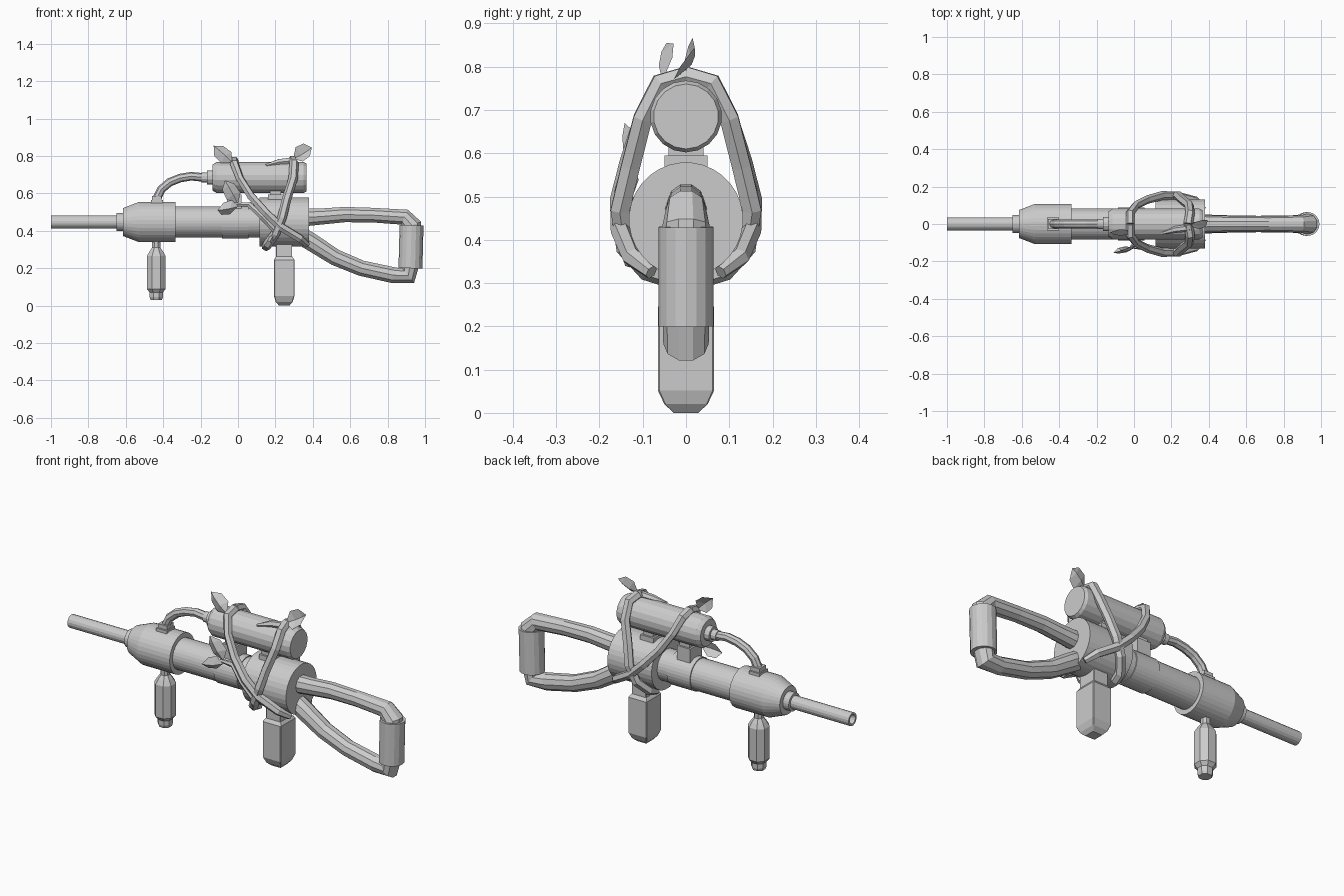
import bpy, bmesh, math
from mathutils import Vector

if "Cube" in bpy.data.objects:
    bpy.data.objects.remove(bpy.data.objects["Cube"])


def add_mesh(name, bm):
    bmesh.ops.recalc_face_normals(bm, faces=bm.faces)
    me = bpy.data.meshes.new(name)
    bm.to_mesh(me)
    bm.free()
    ob = bpy.data.objects.new(name, me)
    bpy.context.collection.objects.link(ob)
    return ob


def loft(name, rings):
    """Skin a list of closed rings and cap both ends."""
    bm = bmesh.new()
    vs = [[bm.verts.new(p) for p in ring] for ring in rings]
    n = len(vs[0])
    for a, b in zip(vs, vs[1:]):
        for i in range(n):
            j = (i + 1) % n
            bm.faces.new((a[i], a[j], b[j], b[i]))
    bm.faces.new(vs[0])
    bm.faces.new(vs[-1])
    return add_mesh(name, bm)


def turned_x(name, profile, z, sides=32):
    """Turned part along x; profile holds (x, radius)."""
    ang = [2 * math.pi * (i + 0.5) / sides for i in range(sides)]
    return loft(name, [[(x, r * math.cos(a), z + r * math.sin(a)) for a in ang]
                       for x, r in profile])


def column(name, x, profile, cut):
    """Upright part with chamfered corners; profile holds (z, half_x, half_y)."""
    rings = []
    for z, hx, hy in profile:
        c = cut * min(hx, hy)
        rings.append([(x + px, py, z) for px, py in (
            (hx, c - hy), (hx, hy - c), (hx - c, hy), (c - hx, hy),
            (-hx, hy - c), (-hx, c - hy), (c - hx, -hy), (hx - c, -hy))])
    return loft(name, rings)


def tube(name, pts, r, res, radii=None):
    cu = bpy.data.curves.new(name, 'CURVE')
    cu.dimensions = '3D'
    cu.bevel_depth, cu.bevel_resolution, cu.use_fill_caps = r, res, True
    sp = cu.splines.new('POLY')
    sp.points.add(len(pts) - 1)
    for i, p in enumerate(pts):
        sp.points[i].co = (*p, 1)
        sp.points[i].radius = radii[i] if radii else 1
    sp.use_smooth = False
    ob = bpy.data.objects.new(name, cu)
    bpy.context.collection.objects.link(ob)
    return ob


def box(name, lo, hi):
    return loft(name, [[(lo[0], lo[1], z), (hi[0], lo[1], z),
                        (hi[0], hi[1], z), (lo[0], hi[1], z)] for z in (lo[2], hi[2])])


def leaf(name, base, tip, side, width, fold=0.012):
    """Pointed leaf folded along its midrib."""
    b, t, s = Vector(base), Vector(tip), Vector(side).normalized()
    d = t - b
    up = d.cross(s).normalized() * fold
    bm = bmesh.new()
    rib = [bm.verts.new(b + d * f - up * k) for f, k in ((0, 0), (.4, 1), (.75, .8), (1, 0))]
    for sg in (-1, 1):
        e = [bm.verts.new(b + d * f + s * sg * width * w + up)
             for f, w in ((.32, .46), (.72, .4))]
        bm.faces.new((rib[0], rib[1], e[0]))
        bm.faces.new((rib[1], rib[2], e[1], e[0]))
        bm.faces.new((rib[2], rib[3], e[1]))
    return add_mesh(name, bm)


Z = 0.447

# Barrel with a bored muzzle, and body sections
turned_x("barrel", [(-.85, .024), (-1, .024), (-1, .035), (-.58, .035)], Z, 16)
turned_x("barrel_collar", [(-.65, .048), (-.59, .048)], Z, 24)
turned_x("front_body", [(-.615, .075), (-.53, .108), (-.335, .108)], Z)
turned_x("main_tube", [(-.4, .083), (.2, .083)], Z)
turned_x("tube_ring", [(-.085, .088), (.055, .088)], Z)
turned_x("rear_body", [(.115, .132), (.38, .132)], Z)

# Top tank, its nozzle and mounts
T = .685
turned_x("tank", [(-.135, .07), (-.115, .083), (.35, .083), (.365, .075)], T, 18)
turned_x("tank_nozzle", [(-.195, .028), (-.165, .028), (-.165, .04), (-.12, .04)], T, 12)
for i, x in enumerate((-.02, .2)):
    box(f"tank_mount_{i}", (x - .04, -.05, .5), (x + .04, .05, .595))
    box(f"tank_mount_cap_{i}", (x - .03, -.04, .59), (x + .03, .04, .625))

# Feed hose and its socket
tube("hose", [(-.18, 0, .685), (-.25, 0, .692), (-.31, 0, .682), (-.365, 0, .66),
              (-.41, 0, .622), (-.435, 0, .57)], .023, 2)
box("hose_socket", (-.466, -.036, .52), (-.402, .036, .565))
box("hose_socket_cap", (-.46, -.028, .56), (-.408, .028, .587))

# Two hand grips
column("front_grip", -.437, [(.03, .03, .03), (.045, .035, .035), (.07, .035, .035),
       (.09, .05, .05), (.265, .05, .05), (.29, .036, .036), (.31, .022, .022),
       (.37, .022, .022)], .55)
column("rear_grip", .247, [(0, .028, .028), (.02, .045, .05), (.052, .055, .065),
       (.245, .055, .065), (.262, .043, .052), (.35, .043, .052)], .06)

# Branch stock with an upright grip
tube("stock_upper", [(.34, 0, .47), (.45, 0, .477), (.57, 0, .487), (.72, 0, .484),
     (.89, 0, .473), (.93, 0, .43), (.928, 0, .38)], .05, 3, [1, .9, .86, .82, .92, 1.1, 1.1])
tube("stock_lower", [(.31, 0, .39), (.4, 0, .335), (.52, 0, .258), (.66, 0, .2),
     (.83, 0, .163), (.91, 0, .16), (.925, 0, .25)], .05, 3, [1, 1, .92, .88, .9, 1.05, 1.1])
tube("stock_grip", [(.928, 0, .43), (.922, 0, .2)], .064, 6)

# Vines crossing over the tank and body on both sides
for s, tag in ((-1, "front"), (1, "back")):
    tube("vine_fore_" + tag, [(-.02, 0, .775), (-.02, s * .06, .76), (.01, s * .1, .68),
         (.07, s * .13, .585), (.15, s * .152, .495), (.23, s * .15, .42),
         (.33, s * .125, .36), (.37, s * .08, .325)], .024, 1,
         [1, 1, .9, .95, 1, 1, .95, .7])
    tube("vine_aft_" + tag, [(.29, 0, .778), (.3, s * .06, .762), (.295, s * .1, .68),
         (.26, s * .128, .57), (.235, s * .152, .47), (.2, s * .14, .385),
         (.16, s * .09, .33), (.15, s * .04, .315)], .025, 1)
tube("vine_offshoot", [(-.02, -.12, .54), (.06, -.125, .54), (.13, -.15, .475),
     (.2, -.145, .4), (.17, -.125, .345)], .018, 1, [.5, .9, 1, 1, .9])
tube("vine_tank_twig", [(.3, -.02, .775), (.22, -.03, .768), (.15, -.05, .75)],
     .02, 1, [1, .9, .4])

# Leaves
leaf("leaf_0", (-.03, -.055, .765), (-.13, -.045, .855), (.65, .2, .7), .09)
leaf("leaf_1", (.295, -.01, .785), (.395, .02, .845), (-.4, .35, .8), .1)
leaf("leaf_2", (.0, -.125, .545), (-.07, -.142, .67), (.9, .1, .45), .09)
leaf("leaf_3", (.0, -.13, .53), (-.11, -.155, .51), (.15, -.2, .95), .085)
